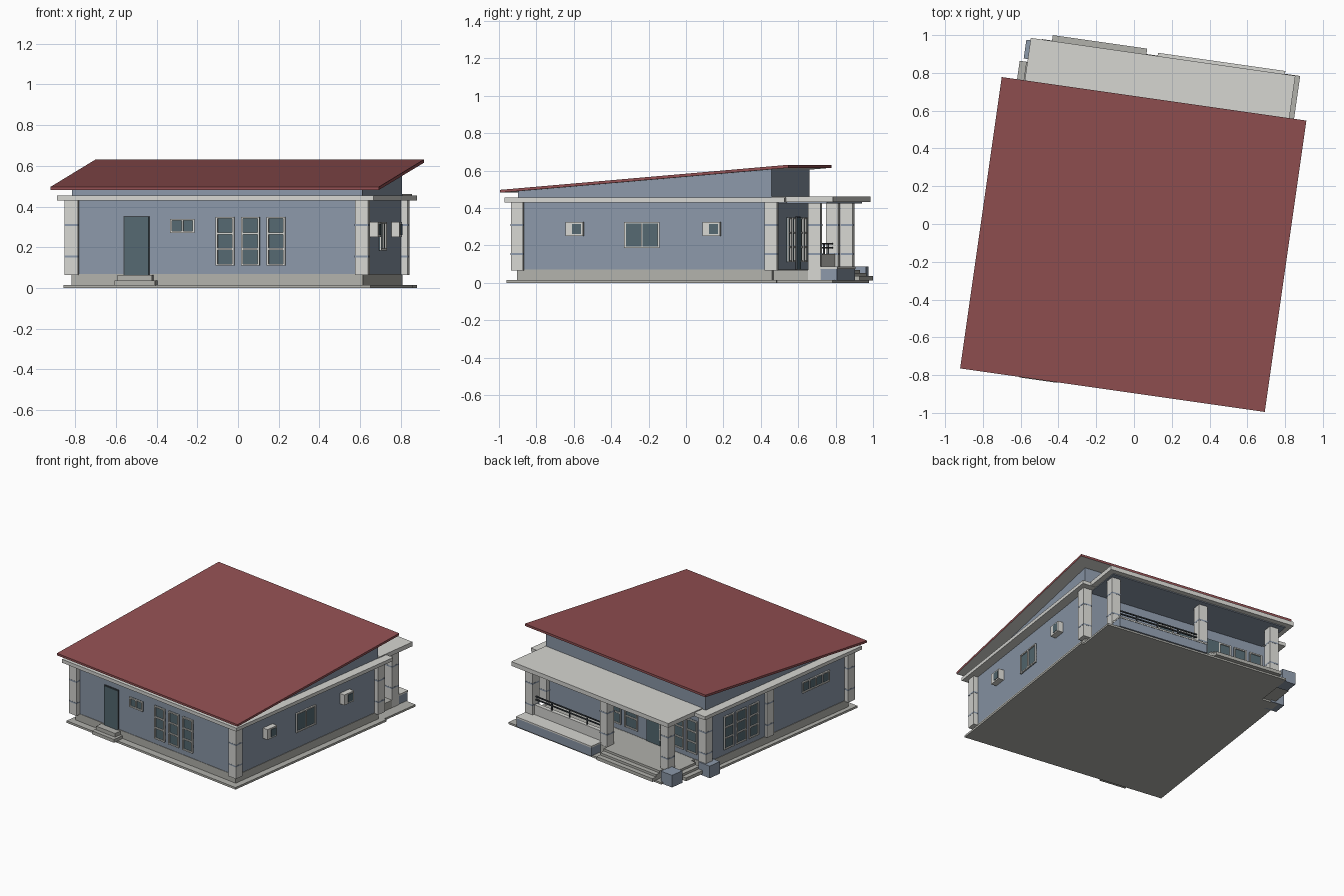
import bpy, bmesh, math

cube = bpy.data.objects.get("Cube")
if cube:
    bpy.data.objects.remove(cube, do_unlink=True)

TURN = math.radians(-8.13)          # the house sits slightly turned on its plot
U0, U1, V0, V1 = -0.708, 0.732, -0.804, 0.567   # wall planes


def material(name, rgb):
    m = bpy.data.materials.new(name)
    m.use_nodes = True
    m.diffuse_color = (*rgb, 1)
    m.node_tree.nodes["Principled BSDF"].inputs["Base Color"].default_value = (*rgb, 1)
    return m


ROOF = material("red roofing", (0.29, 0.08, 0.085))
WALL = material("blue grey paint", (0.26, 0.315, 0.395))
TRIM = material("off white trim", (0.67, 0.67, 0.64))
STONE = material("grey concrete", (0.44, 0.44, 0.41))
GLASS = material("dark teal glass", (0.09, 0.14, 0.165))
METAL = material("dark metal", (0.05, 0.06, 0.07))


def finish(name, bm, mats):
    bmesh.ops.recalc_face_normals(bm, faces=bm.faces)
    mesh = bpy.data.meshes.new(name)
    bm.to_mesh(mesh)
    bm.free()
    for m in mats:
        mesh.materials.append(m)
    ob = bpy.data.objects.new(name, mesh)
    ob.rotation_euler.z = TURN
    bpy.context.collection.objects.link(ob)
    return ob


def box(name, u, v, z, mat):
    """Box from three (low, high) ranges in the house's own axes."""
    bm = bmesh.new()
    bmesh.ops.create_cube(bm, size=1)
    for p in bm.verts:
        for i, (a, b) in enumerate((u, v, z)):
            p.co[i] = (a + b) / 2 + p.co[i] * abs(b - a)
    return finish(name, bm, [mat])


def prism(name, u, profile, mats):
    """Extrude a (v, z) profile across the house."""
    bm = bmesh.new()
    face = bm.faces.new([bm.verts.new((u[0], v, z)) for v, z in profile])
    new = bmesh.ops.extrude_face_region(bm, geom=[face])["geom"]
    moved = [g for g in new if isinstance(g, bmesh.types.BMVert)]
    bmesh.ops.translate(bm, verts=moved, vec=(u[1] - u[0], 0, 0))
    return finish(name, bm, mats)


def on_wall(name, side, a, d, z, mat):
    """Box on a wall: a runs along the wall, d is the distance outward."""
    if side == "front":
        return box(name, a, (V0 - d[1], V0 - d[0]), z, mat)
    if side == "back":
        return box(name, a, (V1 + d[0], V1 + d[1]), z, mat)
    if side == "left":
        return box(name, (U0 - d[1], U0 - d[0]), a, z, mat)
    return box(name, (U1 + d[0], U1 + d[1]), a, z, mat)


def window(name, side, a, z, cols, rows, bar=0.009):
    on_wall(name + "_glass", side, a, (-0.005, 0.004), z, GLASS)
    for i in range(cols + 1):
        c = a[0] + bar / 2 + (a[1] - a[0] - bar) * i / cols
        on_wall(name + "_upright", side, (c - bar / 2, c + bar / 2), (-0.005, 0.012), z, TRIM)
    for i in range(rows + 1):
        c = z[0] + bar / 2 + (z[1] - z[0] - bar) * i / rows
        on_wall(name + "_rail", side, a, (-0.005, 0.0115), (c - bar / 2, c + bar / 2), TRIM)


def door(name, side, a, z):
    on_wall(name + "_frame", side, a, (-0.005, 0.006), z, METAL)
    on_wall(name + "_leaf", side, (a[0] + 0.005, a[1] - 0.005), (0, 0.01),
            (z[0], z[1] - 0.005), GLASS)


def column(name, u, v, z0=0.065, r=0.033):
    box(name, (u - r, u + r), (v - r, v + r), (z0, 0.432), TRIM)
    for z in (0.155, 0.31):
        s = r + 0.001
        box(name + "_band", (u - s, u + s), (v - s, v + s), (z - 0.005, z + 0.005), WALL)


# Ground slabs and plinth
box("ground_slab", (-0.744, 0.78), (-0.857, 0.6), (0, 0.015), STONE)
box("porch_slab", (-0.62, 0.76), (0.5, 0.9), (0, 0.014), STONE)
box("plinth", (U0 - 0.003, U1 + 0.003), (V0 - 0.003, V1 + 0.003), (0.01, 0.07), STONE)
box("porch_floor", (-0.61, 0.68), (V1, 0.825), (0.01, 0.069), STONE)

# Walls, eaves ledge and sloped upper storey
box("walls", (U0, U1), (V0, V1), (0.06, 0.44), WALL)
box("eaves_ledge", (-0.775, 0.797), (-0.867, 0.645), (0.43, 0.455), TRIM)
prism("upper_walls", (U0, U1),
      [(V0, 0.45), (V1, 0.45), (V1, 0.609), (V0, 0.49)], [WALL])

# Single pitch roof with a pale underside
roof = prism("roof", (-0.803, 0.826),
             [(-0.887, 0.482), (0.671, 0.615), (0.671, 0.631), (-0.887, 0.497)], [ROOF, TRIM])
for f in roof.data.polygons:
    f.material_index = 1 if f.normal.z < -0.5 else 0

# Porch roof and ceiling
box("porch_roof", (-0.68, 0.735), (V1, 0.898), (0.431, 0.462), TRIM)
box("porch_ceiling", (-0.64, 0.695), (V1, 0.86), (0.425, 0.432), WALL)

# Columns
for u in (U0, U1):
    for v in (V0, V1):
        column("corner_column", u, v)
column("side_pilaster", U0 + 0.015, -0.04)
for u in (0.648, -0.027, -0.576):
    column("porch_column", u, 0.79, 0.01)

# Front wall
door("front_door", "front", (-0.452, -0.322), (0.065, 0.355))
box("front_step_upper", (-0.475, -0.305), (-0.86, V0), (0.01, 0.063), STONE)
box("front_step_lower", (-0.485, -0.285), (-0.89, V0), (0.012, 0.036), STONE)
window("front_small_window", "front", (-0.22, -0.1), (0.27, 0.34), 2, 1)
for a in (0.006, 0.132, 0.259):
    window("front_tall_window", "front", (a, a + 0.091), (0.11, 0.35), 1, 3)

# Right wall: sliding window and two boxed cooling units
window("side_window", "right", (-0.228, -0.038), (0.185, 0.325), 2, 1)
for a in (-0.54, 0.2):
    on_wall("cooling_unit", "right", (a, a + 0.093), (-0.005, 0.04), (0.25, 0.325), TRIM)
    on_wall("cooling_grille", "right", (a + 0.035, a + 0.083), (0.035, 0.043),
            (0.26, 0.315), GLASS)

# Left wall
for a in (0.06, 0.18, 0.3):
    window("left_tall_window", "left", (a, a + 0.095), (0.11, 0.35), 1, 3)
window("left_high_window", "left", (-0.62, -0.36), (0.265, 0.345), 4, 1)

# Back wall under the porch
for a in (-0.1, 0.05):
    window("porch_window", "back", (a, a + 0.115), (0.11, 0.35), 1, 3)
door("porch_door", "back", (-0.31, -0.18), (0.07, 0.355))
for a in (-0.64, -0.52, -0.4):
    window("porch_tall_window", "back", (a + 0.005, a + 0.1), (0.11, 0.35), 1, 3)

# Porch parapet, railing and long planter
box("porch_parapet", (0.0, 0.62), (0.775, 0.805), (0.06, 0.155), TRIM)
for z in (0.188, 0.21):
    box("porch_railing", (-0.01, 0.63), (0.786, 0.794), (z - 0.004, z + 0.004), METAL)
for u in (0.15, 0.31, 0.47):
    box("railing_post", (u - 0.004, u + 0.004), (0.786, 0.794), (0.15, 0.21), METAL)
box("long_planter", (0.0, 0.677), (0.81, 0.912), (0.012, 0.075), WALL)
box("long_planter_cap", (-0.002, 0.679), (0.808, 0.915), (0.075, 0.086), TRIM)

# Steps behind and beside the porch
for i, z in enumerate((0.036, 0.053, 0.069)):
    box("back_step", (-0.567, -0.062), (0.8, 0.929 - 0.035 * i), (0.012, z), STONE)
    box("side_step", (-0.721 + 0.035 * i, -0.59), (0.6, 0.77), (0.012, z), STONE)

# Square planters flanking the side steps
for u, v in ((-0.652, 0.835), (-0.735, 0.56)):
    box("square_planter", (u - 0.05, u + 0.05), (v - 0.05, v + 0.05), (0.0, 0.088), WALL)
